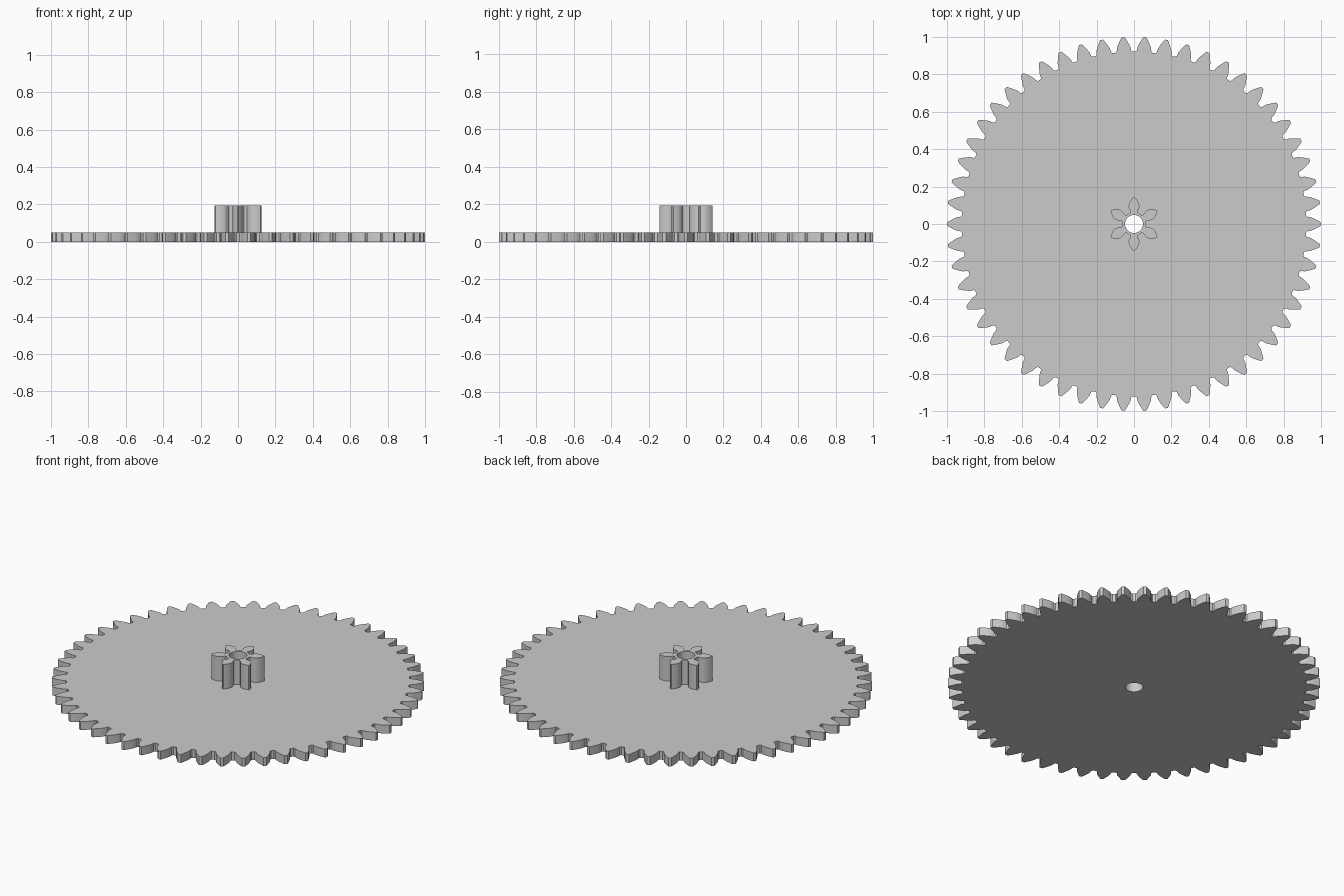
import bpy, bmesh
from math import pi, cos, sin, tan, acos, radians

cube = bpy.data.objects.get("Cube")
if cube:
    bpy.data.objects.remove(cube, do_unlink=True)

grey = bpy.data.materials.new("light_grey")
grey.use_nodes = True
colour = (0.6, 0.6, 0.6, 1)
grey.diffuse_color = colour
grey.node_tree.nodes["Principled BSDF"].inputs["Base Color"].default_value = colour

MODULE = 2 / 56
PRESSURE = radians(28)
BORE = 0.048


def involute(a):
    return tan(a) - a


def half_angle(r, pitch, teeth):
    """Half the angular width of an involute tooth at radius r."""
    base = pitch * cos(PRESSURE)
    a = acos(min(1, base / r))
    return pi / (2 * teeth) + involute(PRESSURE) - involute(a)


def gear_outline(teeth, tip, root, neck, phase):
    """Toothed outline; neck is the tooth's half angle just above the root."""
    pitch = MODULE * teeth / 2
    start = max(root + 0.35 * (tip - root), pitch * cos(PRESSURE))
    valley = pi / teeth
    # One flank, from the middle of the valley to the tip
    flank = [(root, valley), (root, valley * 0.45 + neck * 0.55),
             (root + 0.006, neck)]
    steps = 6
    for i in range(steps + 1):
        r = start + (tip - start) * i / steps
        flank.append((r, max(0.004, half_angle(r, pitch, teeth))))
    points = []
    for t in range(teeth):
        mid = phase + 2 * pi * t / teeth
        tooth = [(r, mid - a) for r, a in flank]
        tooth += [(r, mid + a) for r, a in reversed(flank[1:])]
        points += [(r * cos(a), r * sin(a)) for r, a in tooth]
    return points


def plate(name, outline, z0, z1):
    """Solid plate with a round bore through it."""
    bore = [(BORE * cos(2 * pi * i / 40), BORE * sin(2 * pi * i / 40))
            for i in range(40)]
    bm = bmesh.new()
    edges = []
    for loop in (outline, bore):
        vs = [bm.verts.new((x, y, z0)) for x, y in loop]
        edges += [bm.edges.new((v, vs[i - 1])) for i, v in enumerate(vs)]
    bmesh.ops.triangle_fill(bm, edges=edges, use_beauty=True,
                            use_dissolve=False, normal=(0, 0, 1))
    top = bmesh.ops.extrude_face_region(bm, geom=bm.faces[:],
                                        use_keep_orig=True)["geom"]
    moved = [g for g in top if isinstance(g, bmesh.types.BMVert)]
    bmesh.ops.translate(bm, verts=moved, vec=(0, 0, z1 - z0))
    bmesh.ops.recalc_face_normals(bm, faces=bm.faces[:])
    mesh = bpy.data.meshes.new(name)
    bm.to_mesh(mesh)
    bm.free()
    mesh.materials.append(grey)
    ob = bpy.data.objects.new(name, mesh)
    bpy.context.collection.objects.link(ob)
    bpy.ops.object.select_all(action='DESELECT')
    ob.select_set(True)
    bpy.context.view_layer.objects.active = ob
    bpy.ops.object.shade_smooth_by_angle(angle=radians(30))
    return ob


# Wide thin gear wheel
plate("gear_wheel", gear_outline(54, 1.0, 0.921, 0.042, 0), 0, 0.05)

# Small pinion on top of the wheel
plate("pinion", gear_outline(6, 0.142, 0.0625, 0.26, pi / 2), 0.05, 0.195)
